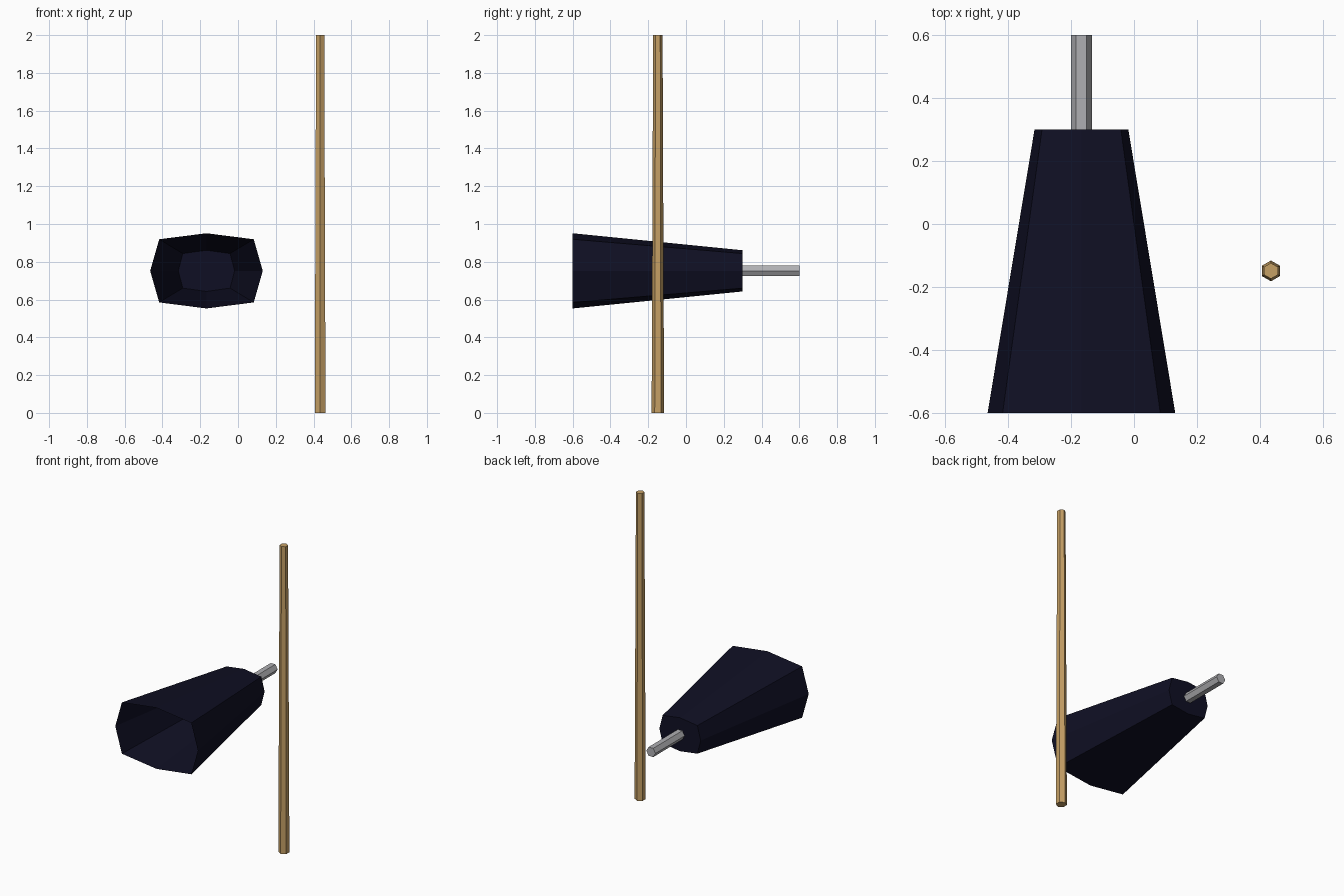
import bpy, bmesh
from math import cos, sin, pi

if "Cube" in bpy.data.objects:
    bpy.data.objects.remove(bpy.data.objects["Cube"])


def material(name, rgb):
    m = bpy.data.materials.new(name)
    m.diffuse_color = (*rgb, 1)
    m.use_nodes = True
    m.node_tree.nodes["Principled BSDF"].inputs["Base Color"].default_value = m.diffuse_color
    return m


navy = material("dark_navy", (0.0048, 0.0048, 0.017))
grey = material("metal_grey", (0.43, 0.43, 0.45))
wood = material("light_wood", (0.56, 0.35, 0.13))


def loft(name, start, end, mat, cap_start=True, cap_end=True):
    """Join two matching rings of points with flat side faces."""
    bm = bmesh.new()
    a = [bm.verts.new(p) for p in start]
    b = [bm.verts.new(p) for p in end]
    n = len(a)
    for i in range(n):
        j = (i + 1) % n
        bm.faces.new((a[i], a[j], b[j], b[i]))
    if cap_start:
        bm.faces.new(a[::-1])
    if cap_end:
        bm.faces.new(b)
    bmesh.ops.recalc_face_normals(bm, faces=bm.faces)
    # an open shell must face away from its axis
    c = sum((v.co for v in a + b), start=a[0].co * 0) / (2 * n)
    side = next(f for f in bm.faces if len(f.verts) == 4)
    if side.normal.dot(side.calc_center_median() - c) < 0:
        bmesh.ops.reverse_faces(bm, faces=bm.faces)
    mesh = bpy.data.meshes.new(name)
    bm.to_mesh(mesh)
    bm.free()
    mesh.materials.append(mat)
    ob = bpy.data.objects.new(name, mesh)
    bpy.context.collection.objects.link(ob)
    return ob


CX, CZ = -0.167, 0.752


def shell_ring(y, w, h):
    """Eight-sided rounded rectangle, half sizes w and h."""
    k = 0.84
    unit = [(1, 0), (k, k), (0, 1), (-k, k), (-1, 0), (-k, -k), (0, -1), (k, -k)]
    return [(CX + w * u, y, CZ + h * v) for u, v in unit]


def hexagon(r, turn=0):
    return [(r * cos(turn + i * pi / 3), r * sin(turn + i * pi / 3)) for i in range(6)]


# Hollow tapered body, open at the front and closed at the back
loft("tapered_shell", shell_ring(-0.6, 0.298, 0.199), shell_ring(0.3, 0.149, 0.109),
     navy, cap_start=False)

# Short hexagonal rod behind the body
rod = hexagon(0.033)
loft("back_rod", [(CX + u, 0.3, CZ + v) for u, v in rod],
     [(CX + u, 0.6, CZ + v) for u, v in rod], grey)

# Tall tapered hexagonal pole standing beside the body
PX, PY = 0.435, -0.149
loft("wooden_pole", [(PX + u, PY + v, 0) for u, v in hexagon(0.033, pi / 6)],
     [(PX + u, PY + v, 2) for u, v in hexagon(0.025, pi / 6)], wood)
